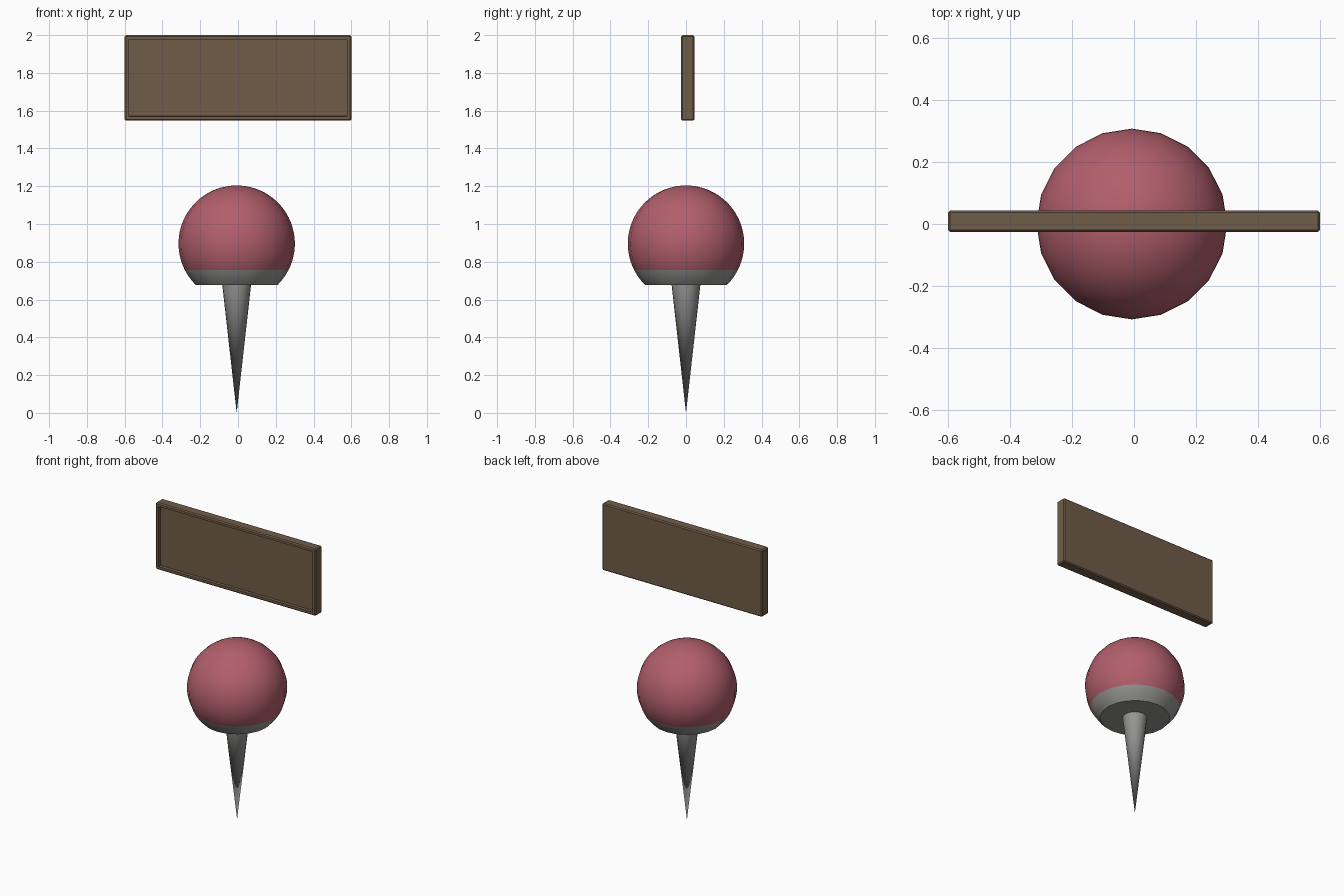
import bpy, bmesh, math

if "Cube" in bpy.data.objects:
    bpy.data.objects.remove(bpy.data.objects["Cube"])


def material(name, srgb):
    lin = [((c / 255 + 0.055) / 1.055) ** 2.4 for c in srgb]
    m = bpy.data.materials.new(name)
    m.diffuse_color = (*lin, 1)
    m.use_nodes = True
    m.node_tree.nodes["Principled BSDF"].inputs["Base Color"].default_value = m.diffuse_color
    return m


RED = material("rose red", (178, 95, 108))
GREY = material("metal grey", (150, 150, 148))
BROWN = material("wood brown", (112, 92, 72))


def finish(name, bm, mats, angle):
    bmesh.ops.recalc_face_normals(bm, faces=bm.faces)
    mesh = bpy.data.meshes.new(name)
    bm.to_mesh(mesh)
    bm.free()
    ob = bpy.data.objects.new(name, mesh)
    bpy.context.collection.objects.link(ob)
    for m in mats:
        mesh.materials.append(m)
    if angle:
        bpy.ops.object.select_all(action='DESELECT')
        bpy.context.view_layer.objects.active = ob
        ob.select_set(True)
        bpy.ops.object.shade_smooth_by_angle(angle=math.radians(angle))
    return ob


def lathe(name, profile, sides, mats, cx=0, split=None):
    """Spin an (r, z) profile about the vertical; faces above split get slot 1."""
    bm = bmesh.new()
    vs = [bm.verts.new((r, 0, z)) for r, z in profile]
    es = [bm.edges.new(p) for p in zip(vs, vs[1:])]
    bmesh.ops.spin(bm, geom=vs + es, axis=(0, 0, 1), cent=(0, 0, 0),
                   angle=2 * math.pi, steps=sides)
    bmesh.ops.remove_doubles(bm, verts=bm.verts, dist=1e-4)
    bmesh.ops.translate(bm, verts=bm.verts, vec=(cx, 0, 0))
    if split is not None:
        for f in bm.faces:
            f.material_index = int(f.calc_center_median().z > split)
    return finish(name, bm, mats, 40)


CX = -0.007

# Round head: sphere cut flat underneath, grey band below, red above
R, CZ, Z_CUT, Z_BAND = 0.308, 0.896, 0.676, 0.756
a_cut, a_band = (math.asin((z - CZ) / R) for z in (Z_CUT, Z_BAND))
angles = [a_cut + (a_band - a_cut) * i / 3 for i in range(3)]
angles += [a_band + (math.pi / 2 - a_band) * i / 24 for i in range(25)]
head = [(0, Z_CUT)] + [(R * math.cos(a), CZ + R * math.sin(a)) for a in angles]
head[-1] = (0, CZ + R)
lathe("round_head", head, 20, [GREY, RED], CX, Z_BAND)

# Tapering spike
lathe("spike", [(0, 0), (0.076, Z_CUT), (0, Z_CUT)], 20, [GREY], CX)

# Hanging board with bevelled outer edges and a recessed front panel
bm = bmesh.new()
bmesh.ops.create_cube(bm, size=1)
bmesh.ops.scale(bm, vec=(1.2, 0.07, 0.453), verts=bm.verts)
bmesh.ops.translate(bm, vec=(0, 0.009, 1.7735), verts=bm.verts)
bmesh.ops.bevel(bm, geom=list(bm.edges), offset=0.007, segments=1, affect='EDGES')
bm.normal_update()
front = min(bm.faces, key=lambda f: f.calc_center_median().y)
bmesh.ops.inset_region(bm, faces=[front], thickness=0.022)
bmesh.ops.inset_region(bm, faces=[front], thickness=0.002, depth=-0.02)
finish("board", bm, [BROWN], 0)
